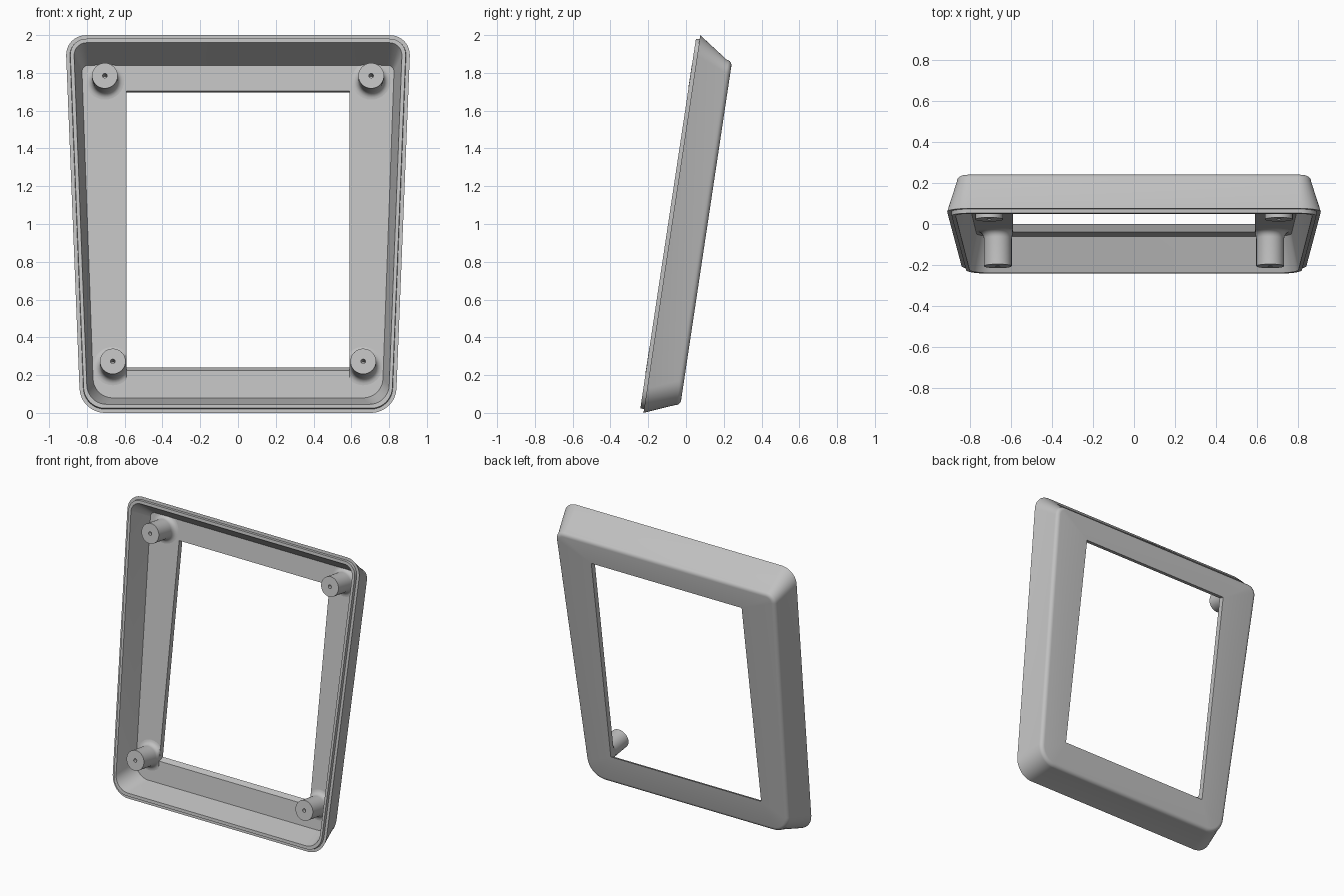
import bpy, bmesh
from math import sin, cos, pi, radians
from mathutils import Matrix

cube = bpy.data.objects.get("Cube")
if cube:
    bpy.data.objects.remove(cube, do_unlink=True)

grey = bpy.data.materials.new("matte_grey")
grey.use_nodes = True
grey.diffuse_color = (0.53, 0.53, 0.53, 1)
grey.node_tree.nodes["Principled BSDF"].inputs["Base Color"].default_value = (0.53, 0.53, 0.53, 1)

# Local frame: x across, y up the panel, z toward the back; then leaned back
LEAN = radians(8.55)
HEIGHT = 2.022
PLACE = Matrix(((1, 0, 0, 0),
                (0, sin(LEAN), cos(LEAN), -0.225),
                (0, cos(LEAN), -sin(LEAN), 0),
                (0, 0, 0, 1)))


def outline(depth, low, high, half_low, half_high, r_low, r_high, inset=0, steps=10):
    """Rounded tapering outline, listed counter-clockwise."""
    pts = []
    corners = ((1, 1, r_high), (-1, 1, r_high), (-1, -1, r_low), (1, -1, r_low))
    for k, (sx, sy, r) in enumerate(corners):
        r = max(r - inset, 0)
        for i in range(steps + 1):
            a = pi / 2 * (k + i / steps)
            y = (high - inset - r if sy > 0 else low + inset + r) + r * sin(a)
            half = half_low + (half_high - half_low) * y / HEIGHT - inset
            pts.append((sx * (half - r) + r * cos(a), y, depth))
    return pts


def finish(name, bm, angle):
    bmesh.ops.remove_doubles(bm, verts=bm.verts, dist=0.0001)
    bmesh.ops.recalc_face_normals(bm, faces=bm.faces)
    bm.transform(PLACE)
    bmesh.ops.recalc_face_normals(bm, faces=bm.faces)
    mesh = bpy.data.meshes.new(name)
    bm.to_mesh(mesh)
    bm.free()
    mesh.materials.append(grey)
    obj = bpy.data.objects.new(name, mesh)
    bpy.context.collection.objects.link(obj)
    bpy.ops.object.select_all(action='DESELECT')
    obj.select_set(True)
    bpy.context.view_layer.objects.active = obj
    bpy.ops.object.shade_smooth_by_angle(angle=radians(angle))


def skin(bm, rings, closed):
    """Join successive rings of points with quads."""
    loops = [[bm.verts.new(p) for p in ring] for ring in rings]
    pairs = list(zip(loops, loops[1:]))
    if closed:
        pairs.append((loops[-1], loops[0]))
    for a, b in pairs:
        n = len(a)
        for i in range(n):
            j = (i + 1) % n
            bm.faces.new((a[i], a[j], b[j], b[i]))


# Bezel shell: one closed section swept around the frame
BACK, FLOOR, FILLET = 0.187, 0.15, 0.03
front = (0, HEIGHT, 0.834, 0.914, 0.13, 0.11)
back = (0.065, 1.915, 0.787, 0.87, 0.13, 0.07)
rings = [outline(BACK, 0.271, 1.743, 0.59, 0.59, 0, 0)]
for i in range(6):
    a = pi / 2 * (1 - i / 5)
    rings.append(outline(BACK - FILLET * (1 - sin(a)), *back, inset=FILLET * (1 - cos(a))))
rings += [
    outline(0, *front),
    outline(0, *front, inset=0.02),
    outline(-0.02, *front, inset=0.022),
    outline(-0.02, 0.043, 1.979, 0.795, 0.872, 0.1, 0.07),
    outline(FLOOR, 0.103, 1.883, 0.76, 0.832, 0.1, 0.035),
    outline(FLOOR, 0.25, 1.746, 0.59, 0.59, 0, 0),
]
bm = bmesh.new()
skin(bm, rings, True)
finish("bezel_shell", bm, 30)

# Screw posts: turned profile with a pilot hole and a flared foot
SEG, RADIUS, FLARE = 32, 0.068, 0.035
profile = [(0, 0.08), (0.012, 0.08), (0.012, -0.021), (RADIUS, -0.021)]
for i in range(6):
    a = pi / 2 * i / 5
    profile.append((RADIUS + FLARE * (1 - cos(a)), FLOOR - FLARE * (1 - sin(a))))
profile.append((0, FLOOR + 0.001))

for row, cx, cy in (("upper", 0.705, 1.802), ("lower", 0.663, 0.273)):
    for side, s in (("left", 1), ("right", -1)):
        bm = bmesh.new()
        post = []
        for r, d in profile:
            ring = []
            for i in range(SEG):
                a = 2 * pi * i / SEG
                # Feet stop at the window edge
                ring.append((s * max(cx + r * cos(a), 0.591), cy + r * sin(a), d))
            post.append(ring)
        skin(bm, post, False)
        finish(f"{row}_{side}_post", bm, 40)
